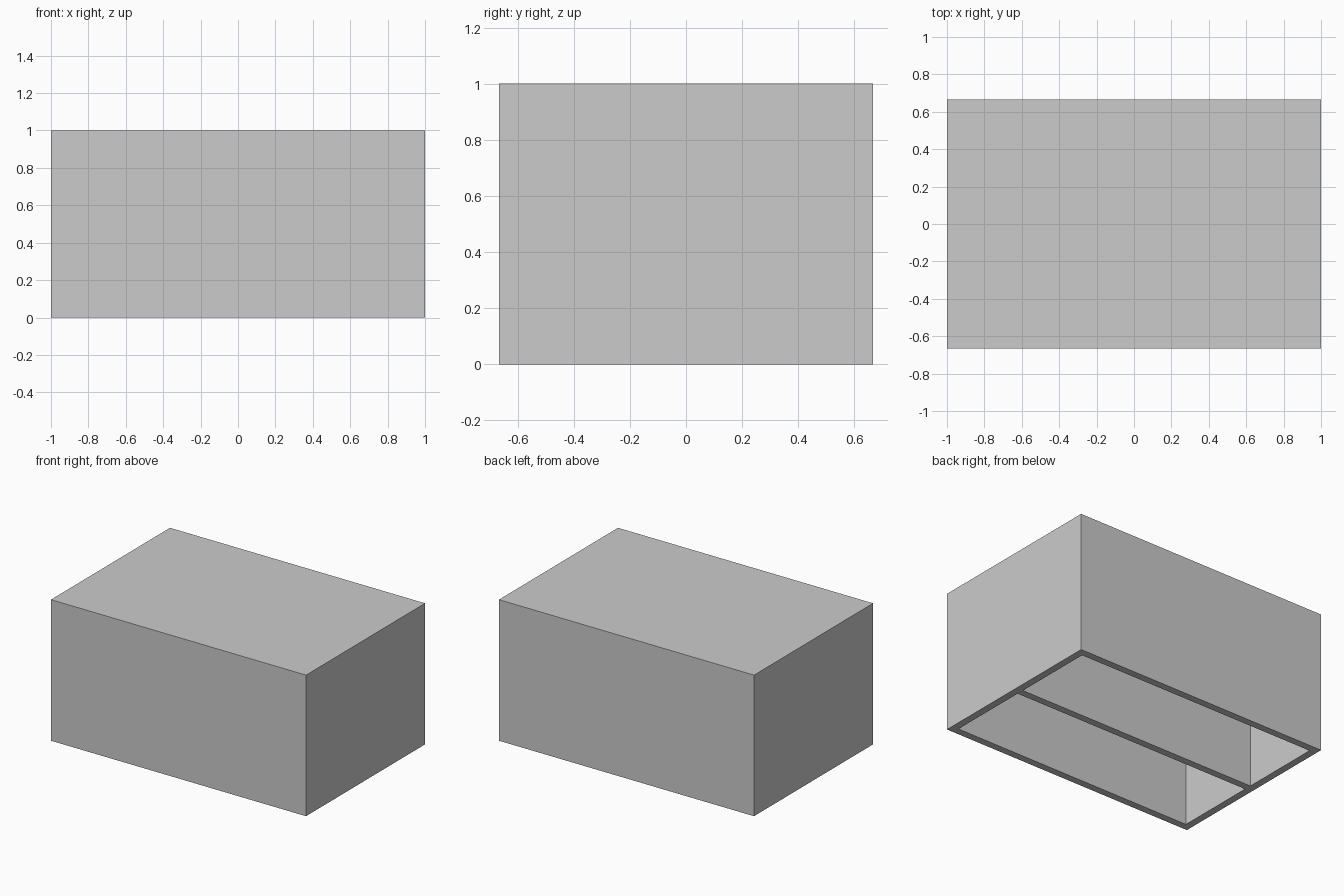
import bpy

if "Cube" in bpy.data.objects:
    bpy.data.objects.remove(bpy.data.objects["Cube"])

W, D, H = 2.0, 1.333, 1.0   # outer size
T = 0.052                   # panel thickness


def panel(name, size, center):
    bpy.ops.mesh.primitive_cube_add(size=1, location=center)
    ob = bpy.context.object
    ob.name = name
    ob.scale = size
    bpy.ops.object.transform_apply(location=False, rotation=False, scale=True)
    return ob


inner_w = W - 2 * T
wall_h = H - T

# Full-height end panels
for side, name in ((-1, "left_panel"), (1, "right_panel")):
    panel(name, (T, D, H), (side * (W - T) / 2, 0, H / 2))

# Top panel fitted between the ends
panel("top_panel", (inner_w, D, T), (0, 0, H - T / 2))

# Front wall, centre divider and back wall under the top; bottom stays open
for side, name in ((-1, "front_panel"), (0, "divider"), (1, "back_panel")):
    panel(name, (inner_w, T, wall_h), (0, side * (D - T) / 2, wall_h / 2))
